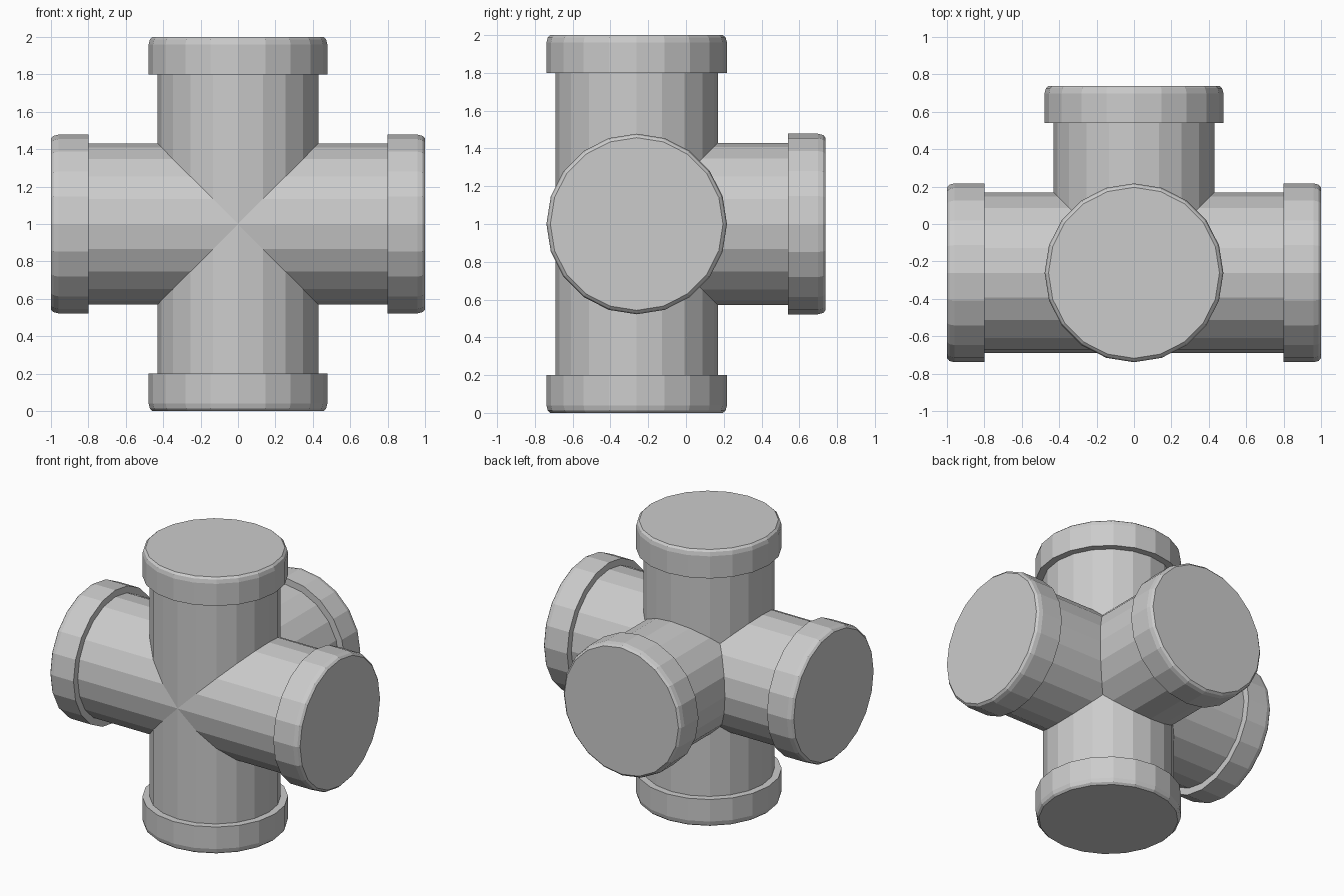
import bpy, bmesh
from math import sin, cos, pi
from mathutils import Vector

if "Cube" in bpy.data.objects:
    bpy.data.objects.remove(bpy.data.objects["Cube"])

SIDES = 20
PIPE_R, COLLAR_R = 0.43, 0.478
CENTRE = Vector((0, -(1 - COLLAR_R) / 2, 1))
X, Y, Z = Vector((1, 0, 0)), Vector((0, 1, 0)), Vector((0, 0, 1))

# Outline of an arm outside the joint: (radius, distance along the arm)
PROFILE = [(PIPE_R, 0.8), (COLLAR_R, 0.8), (COLLAR_R, 0.96),
           (0.471, 0.987), (0.457, 1.0)]


def unit_ring():
    """20-gon with extra points halfway along the sides crossed by the mitres."""
    pts = [Vector((cos(2 * pi * i / SIDES), sin(2 * pi * i / SIDES)))
           for i in range(SIDES)]
    ring = []
    for i, p in enumerate(pts):
        ring.append(p)
        q = pts[(i + 1) % SIDES]
        mid = (p + q) / 2
        if abs(abs(mid.x) - abs(mid.y)) < 1e-4:
            ring.append(mid)
    return ring


RING = unit_ring()


def add_arm(bm, axis, u, v, mitre):
    """Sweep the profile along axis, starting from the mitred joint."""
    def place(p, r, h):
        return bm.verts.new(CENTRE + u * p.x * r + v * p.y * r + axis * h)
    rings = [[place(p, PIPE_R, mitre(p.x, p.y) * PIPE_R) for p in RING]]
    rings += [[place(p, r, h) for p in RING] for r, h in PROFILE]
    n = len(RING)
    for a, b in zip(rings, rings[1:]):
        for i in range(n):
            j = (i + 1) % n
            bm.faces.new((a[i], a[j], b[j], b[i]))
    bm.faces.new(rings[-1])


bm = bmesh.new()

# Four arms of the upright cross, mitred to each other and to the back arm
for axis, side in ((X, Z), (-X, Z), (Z, X), (-Z, X)):
    add_arm(bm, axis, side, Y, lambda a, y: max(abs(a), y))

# Back arm
add_arm(bm, Y, X, Z, lambda a, b: max(abs(a), abs(b)))

# Weld the joints, merge the coplanar slices
bmesh.ops.remove_doubles(bm, verts=bm.verts, dist=1e-4)
bmesh.ops.recalc_face_normals(bm, faces=bm.faces)
bmesh.ops.dissolve_limit(bm, angle_limit=0.01, verts=bm.verts, edges=bm.edges)

mesh = bpy.data.meshes.new("five_way_pipe_joint")
bm.to_mesh(mesh)
bm.free()
bpy.context.collection.objects.link(
    bpy.data.objects.new("five_way_pipe_joint", mesh))
